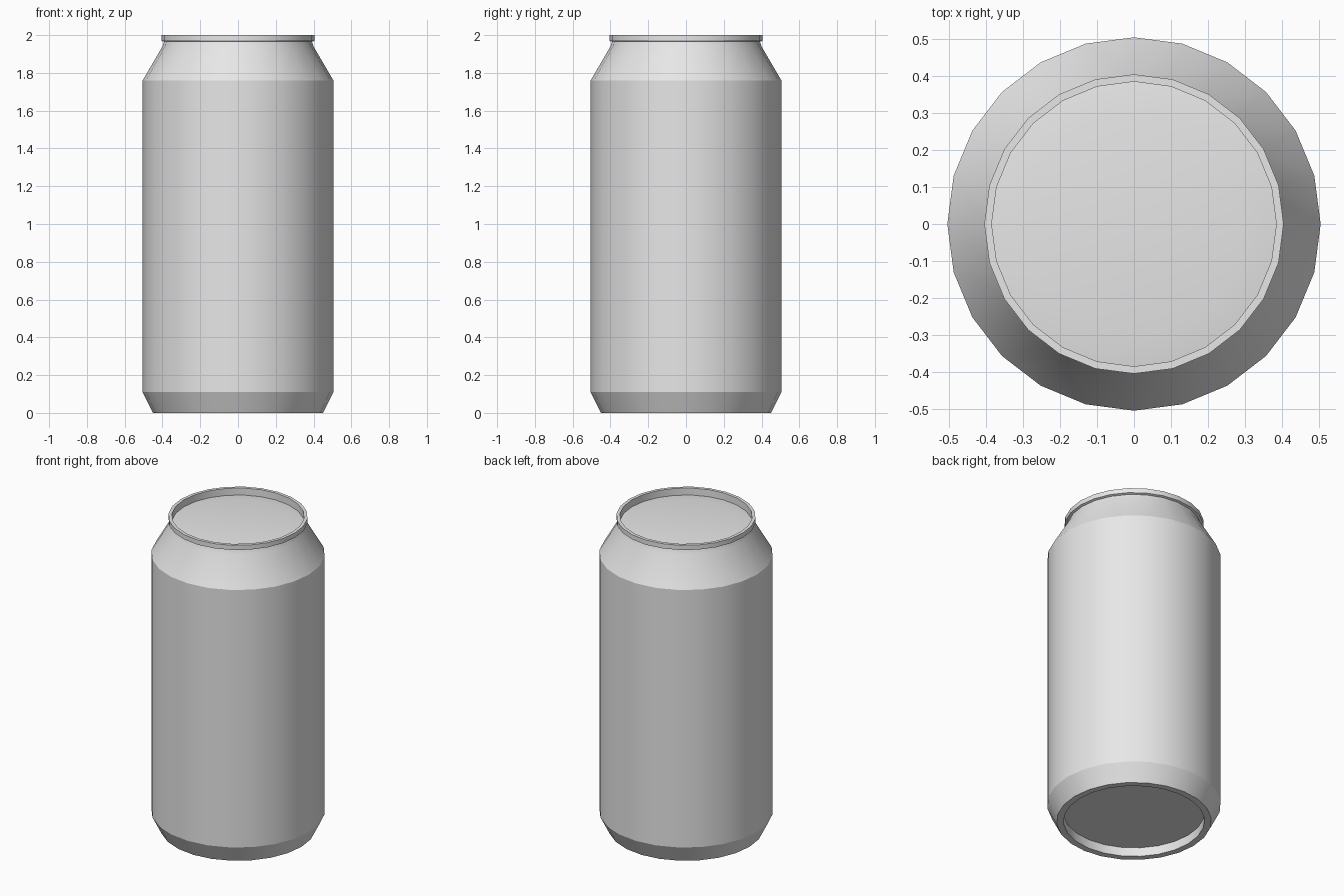
import bpy, bmesh, math

SIDES = 24

cube = bpy.data.objects.get("Cube")
if cube:
    bpy.data.objects.remove(cube, do_unlink=True)

metal = bpy.data.materials.new("plain_grey_metal")
metal.use_nodes = True
grey = (0.8, 0.8, 0.8, 1)
metal.diffuse_color = grey
metal.node_tree.nodes["Principled BSDF"].inputs["Base Color"].default_value = grey


def ring(bm, radius, z):
    step = 2 * math.pi / SIDES
    return [bm.verts.new((radius * math.cos(i * step), radius * math.sin(i * step), z))
            for i in range(SIDES)]


def lathe(name, profile, cap_end=False):
    """Revolve (radius, z) points around z; optionally close the last ring."""
    bm = bmesh.new()
    rings = [ring(bm, r, z) for r, z in profile]
    for low, high in zip(rings, rings[1:]):
        for i in range(SIDES):
            j = (i + 1) % SIDES
            bm.faces.new((low[i], low[j], high[j], high[i]))
    if cap_end:
        bm.faces.new(rings[-1])
    mesh = bpy.data.meshes.new(name)
    bm.to_mesh(mesh)
    bm.free()
    mesh.materials.append(metal)
    obj = bpy.data.objects.new(name, mesh)
    bpy.context.collection.objects.link(obj)
    bpy.ops.object.select_all(action="DESELECT")
    obj.select_set(True)
    bpy.context.view_layer.objects.active = obj
    bpy.ops.object.shade_smooth_by_angle(angle=math.radians(25))
    return obj


# Outer wall: foot chamfer, straight side, sloped shoulder and neck
lathe("can_wall", [(0.45, 0), (0.505, 0.11), (0.505, 1.76), (0.4, 1.94), (0.392, 1.965)])

# Top rim: outer band, flat lip and inner wall
lathe("top_rim", [(0.392, 1.965), (0.405, 1.97), (0.405, 2), (0.385, 2), (0.385, 1.955)])

# Lid: gently rising ring and flat centre panel
lathe("lid", [(0.385, 1.955), (0.3, 1.967)], cap_end=True)

# Base: standing ring, recess wall and inset floor
base = lathe("base", [(0.45, 0), (0.41, 0), (0.41, 0.057)], cap_end=True)

# Turn the base faces outwards
bm = bmesh.new()
bm.from_mesh(base.data)
for face in bm.faces:
    face.normal_update()
    centre = face.calc_center_median()
    outward = -face.normal.z if abs(face.normal.z) > 0.5 else -face.normal.dot(centre)
    if outward < 0:
        face.normal_flip()
bm.to_mesh(base.data)
bm.free()
